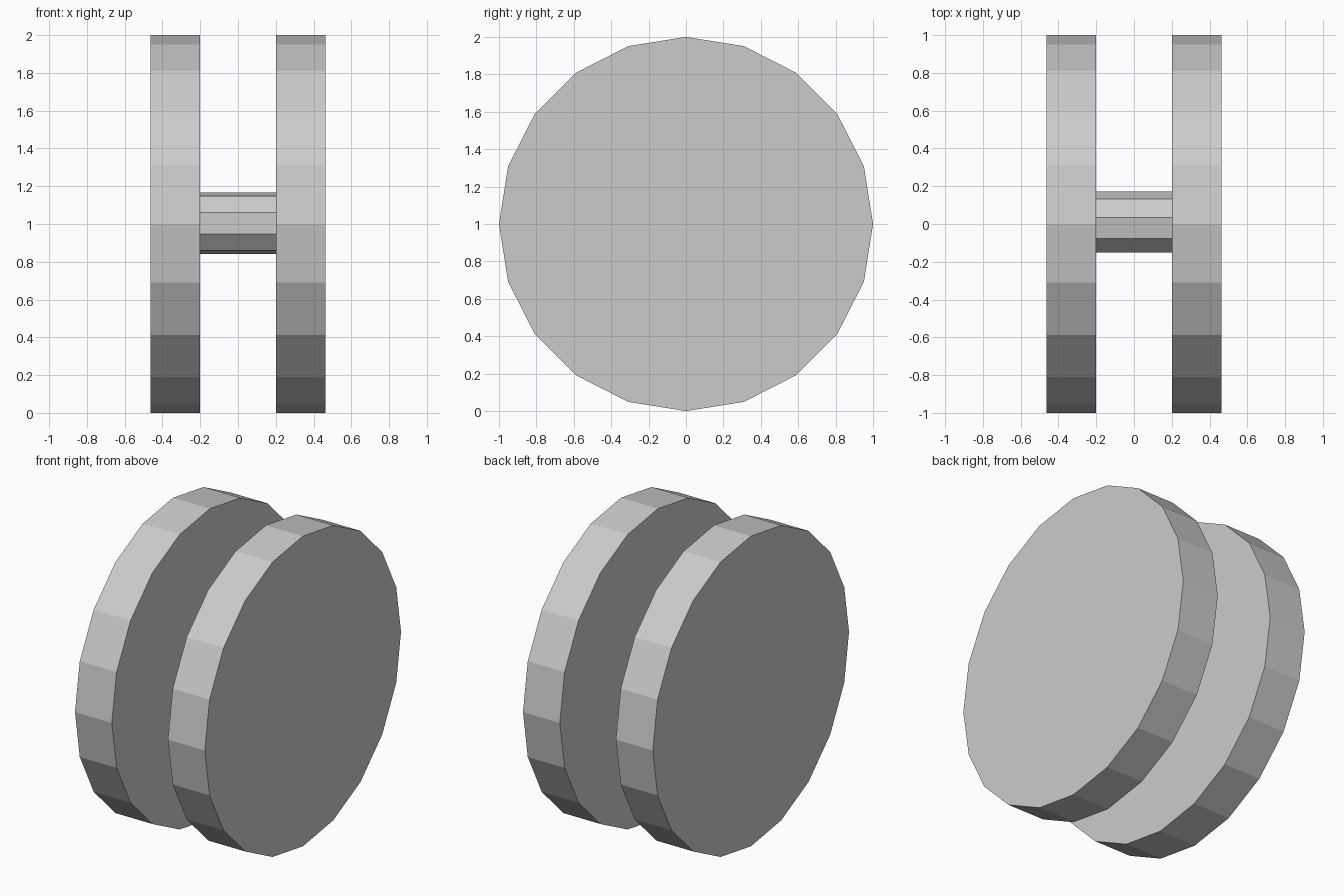
import bpy
from math import pi

if "Cube" in bpy.data.objects:
    bpy.data.objects.remove(bpy.data.objects["Cube"])


def cylinder_x(name, sides, radius, x0, x1, y, z):
    """Flat-faced cylinder along x, with its first vertex on the y axis."""
    bpy.ops.mesh.primitive_cylinder_add(vertices=sides, radius=radius, depth=x1 - x0)
    ob = bpy.context.object
    ob.name = name
    ob.rotation_euler = (0, pi / 2, 0)
    ob.location = ((x0 + x1) / 2, y, z)
    bpy.ops.object.transform_apply(location=True, rotation=True, scale=True)
    bpy.ops.object.shade_flat()
    return ob


# Two matching discs
cylinder_x("left_disc", 20, 1.0, -0.463, -0.2, 0, 1)
cylinder_x("right_disc", 20, 1.0, 0.2, 0.463, 0, 1)

# Nine-sided axle joining the inner faces
cylinder_x("axle", 9, 0.166, -0.2, 0.2, 0.006, 1.004)
